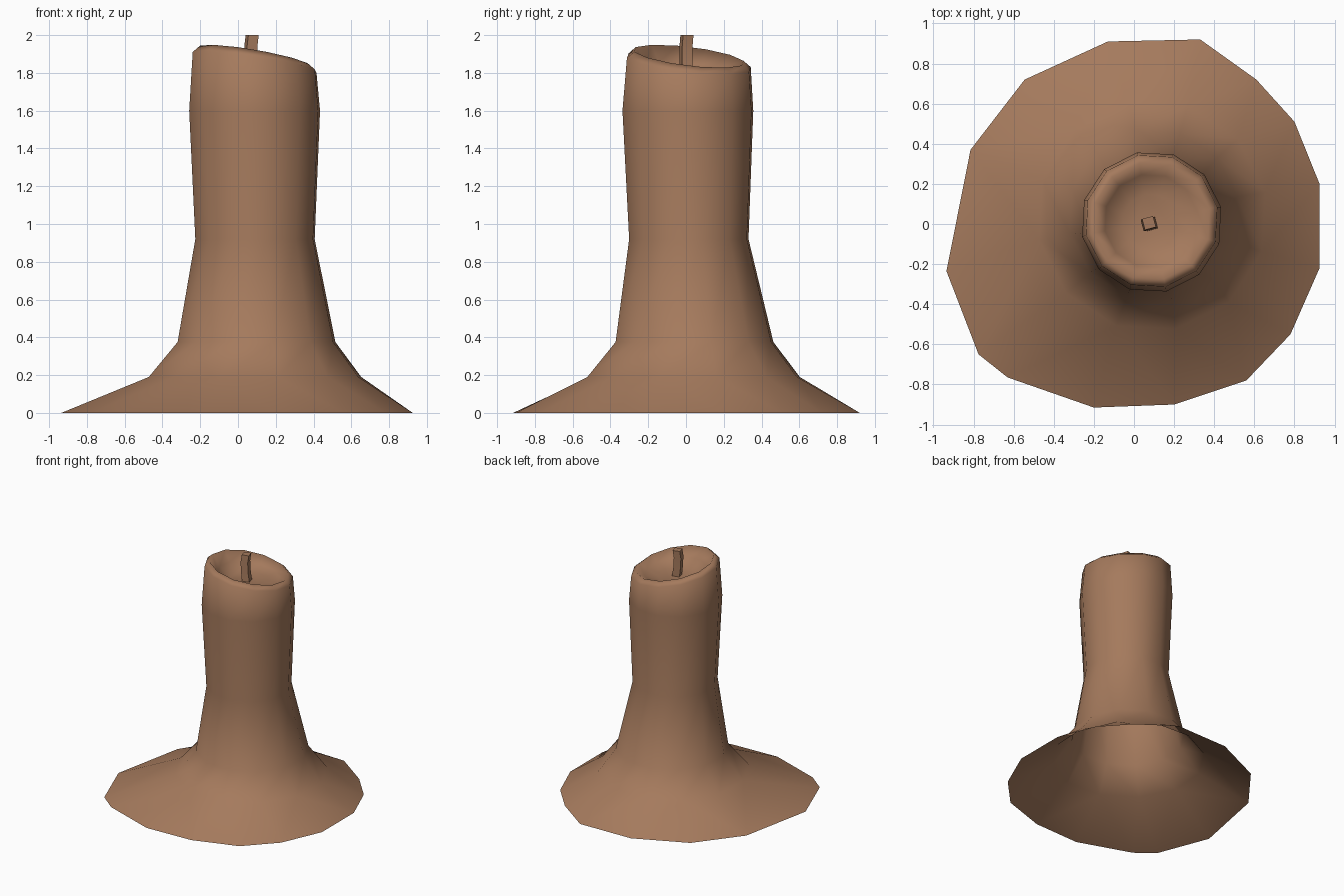
import bpy, bmesh, math

if "Cube" in bpy.data.objects:
    bpy.data.objects.remove(bpy.data.objects["Cube"])

wax = bpy.data.materials.new("brown wax")
wax.diffuse_color = (0.376, 0.195, 0.109, 1)
wax.use_nodes = True
wax.node_tree.nodes["Principled BSDF"].inputs["Base Color"].default_value = wax.diffuse_color
SIDES, PHASE = 12, math.radians(12)


def finish(bm, name):
    bmesh.ops.recalc_face_normals(bm, faces=bm.faces[:])
    for f in bm.faces:
        f.smooth = True
    me = bpy.data.meshes.new(name)
    bm.to_mesh(me)
    bm.free()
    me.materials.append(wax)
    ob = bpy.data.objects.new(name, me)
    bpy.context.collection.objects.link(ob)
    return ob


def ring(bm, cx, cy, r, height, n=SIDES, phase=PHASE):
    out = []
    for k in range(n):
        a = phase + 2 * math.pi * k / n
        out.append(bm.verts.new((cx + r * math.cos(a), cy + r * math.sin(a), height(a))))
    return out


def bridge(bm, lo, hi):
    n = len(lo)
    for k in range(n):
        m = (k + 1) % n
        bm.faces.new((lo[k], lo[m], hi[m], hi[k]))


def level(z):
    return lambda a: z


def tilted(z, s=1.0):
    # rim slopes down towards the right and back
    return lambda a: z - s * (0.05 * math.cos(a) + 0.035 * math.sin(a))


# Candle body: flared skirt (open below), column, tilted rim and melted bowl
bm = bmesh.new()
rings = [ring(bm, *p) for p in (
    (0.09, 0.04, 0.575, level(0.19)),
    (0.098, 0.045, 0.427, level(0.375)),
    (0.09, 0.015, 0.323, level(0.92)),
    (0.088, 0.01, 0.354, level(1.60)),
    (0.088, 0.015, 0.335, tilted(1.855)),
    (0.088, 0.015, 0.295, tilted(1.888)),
    (0.085, 0.015, 0.235, tilted(1.825, 0.5)),
    (0.08, 0.01, 0.14, level(1.785)),
)]
for lo, hi in zip(rings, rings[1:]):
    bridge(bm, lo, hi)
bm.faces.new(rings[-1])

# Irregular puddle edge on the ground, counter-clockwise from the right
edge = [(0.925, 0.20), (0.80, 0.51), (0.61, 0.72), (0.33, 0.92), (-0.13, 0.91),
        (-0.545, 0.72), (-0.815, 0.37), (-0.935, -0.235), (-0.775, -0.65),
        (-0.63, -0.765), (-0.20, -0.915), (0.20, -0.90), (0.56, -0.78),
        (0.78, -0.55), (0.925, -0.22)]
base = [bm.verts.new((x, y, 0)) for x, y in edge]


def angles(vs):
    a = [math.atan2(v.co.y - 0.04, v.co.x - 0.09) % (2 * math.pi) for v in vs]
    return a + [a[0] + 2 * math.pi]


# Zip the two loops together by angle
top = rings[0]
A, B = angles(base), angles(top)
i = j = 0
while i < len(base) or j < len(top):
    b0, t0 = base[i % len(base)], top[j % len(top)]
    if j == len(top) or (i < len(base) and A[i + 1] <= B[j + 1]):
        i += 1
        bm.faces.new((b0, base[i % len(base)], t0))
    else:
        j += 1
        bm.faces.new((b0, top[j % len(top)], t0))
finish(bm, "candle_body")

# Wick: slightly bent square cord
bm = bmesh.new()
cord = [ring(bm, x, y, r, level(z), 4, math.radians(60)) for x, y, z, r in (
    (0.085, 0.0, 1.765, 0.042), (0.072, 0.0, 1.86, 0.04),
    (0.068, 0.0, 1.94, 0.04), (0.075, 0.005, 2.0, 0.04))]
for lo, hi in zip(cord, cord[1:]):
    bridge(bm, lo, hi)
bm.faces.new(cord[-1])
bm.faces.new(cord[0][::-1])
wick = finish(bm, "wick")
bpy.context.view_layer.objects.active = wick
wick.select_set(True)
bpy.ops.object.shade_smooth_by_angle(angle=math.radians(40))
